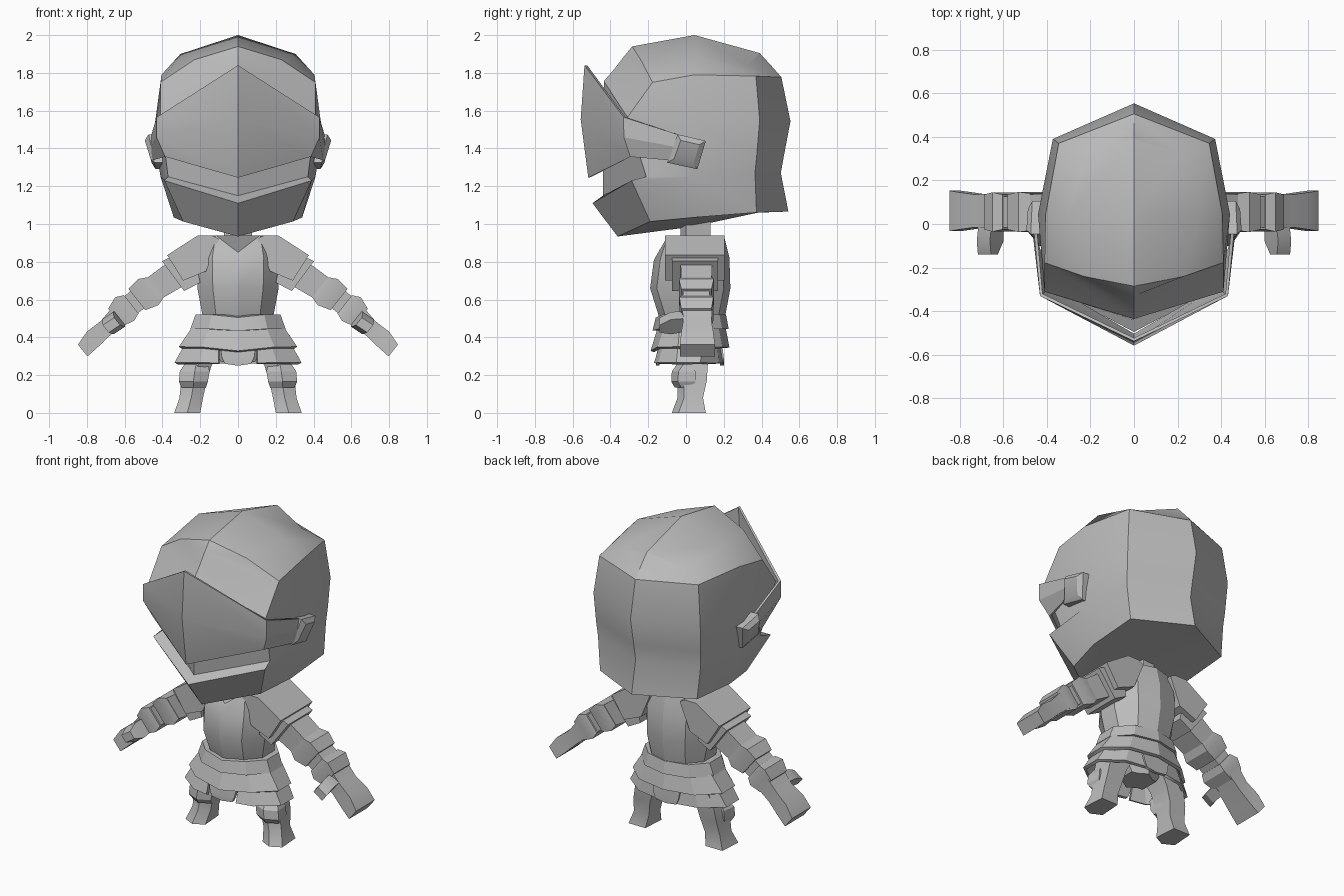
import bpy, bmesh
from mathutils import Vector

if "Cube" in bpy.data.objects:
    bpy.data.objects.remove(bpy.data.objects["Cube"])

steel = bpy.data.materials.new("steel_grey")
steel.diffuse_color = (0.5, 0.5, 0.5, 1)
steel.use_nodes = True
steel.node_tree.nodes["Principled BSDF"].inputs["Base Color"].default_value = steel.diffuse_color


def build(name, verts, faces, mirror=True, thick=0, crease=0.45):
    """Mesh from points and faces, mirrored in x, welded, smooth below the crease angle."""
    bm = bmesh.new()
    for s in ((1, -1) if mirror else (1,)):
        vs = [bm.verts.new((x * s, y, z)) for x, y, z in verts]
        for f in faces:
            bm.faces.new([vs[i] for i in (f if s > 0 else f[::-1])])
    bmesh.ops.remove_doubles(bm, verts=bm.verts, dist=0.002)
    bmesh.ops.dissolve_degenerate(bm, edges=bm.edges, dist=0.001)
    bmesh.ops.recalc_face_normals(bm, faces=bm.faces)
    for f in bm.faces:
        f.smooth = True
    for e in bm.edges:
        e.smooth = len(e.link_faces) == 2 and e.calc_face_angle(0) < crease
    me = bpy.data.meshes.new(name)
    bm.to_mesh(me)
    bm.free()
    me.materials.append(steel)
    ob = bpy.data.objects.new(name, me)
    bpy.context.collection.objects.link(ob)
    if thick:
        m = ob.modifiers.new("thickness", 'SOLIDIFY')
        m.thickness, m.offset = thick, 0
    return ob


def grid(name, rows, **kw):
    """Open sheet of quads between equal-length point rows."""
    n = len(rows[0])
    faces = [(r * n + i, r * n + i + 1, (r + 1) * n + i + 1, (r + 1) * n + i)
             for r in range(len(rows) - 1) for i in range(n - 1)]
    return build(name, [p for r in rows for p in r], faces, **kw)


def loft(name, rings, **kw):
    """Closed, capped tube through rings of points."""
    n = len(rings[0])
    faces = [(r * n + i, r * n + (i + 1) % n, (r + 1) * n + (i + 1) % n, (r + 1) * n + i)
             for r in range(len(rings) - 1) for i in range(n)]
    last = (len(rings) - 1) * n
    faces += [tuple(range(n))[::-1], tuple(range(last, last + n))]
    return build(name, [p for r in rings for p in r], faces, **kw)


def half_ring(hw, front, back, z, dip=0):
    """Front-to-back half outline of a body ring; dip lowers the front centre."""
    mid = (front + back) / 2
    return [(0, front, z - dip), (hw * .62, front + .035, z), (hw, mid - .06, z),
            (hw, mid + .06, z), (hw * .62, back - .035, z), (0, back, z)]


def full_ring(*a):
    h = half_ring(*a)
    return h + [(-x, y, z) for x, y, z in h[-2:0:-1]]


def arm_piece(name, stations, yc=.055):
    """Box sections (x, z, half height, half width) along the slanted arm."""
    rings = []
    for x, z, h, w in stations:
        dx, dz = .62 * h, .78 * h
        rings.append([(x + dx, yc - w, z + dz), (x + dx, yc + w, z + dz),
                      (x - dx, yc + w, z - dz), (x - dx, yc - w, z - dz)])
    return loft(name, rings)


# helmet: five sections from front centre round to back centre, each top to bottom
front = [(0, -.285, 1.94), (0, -.33, 1.885), (0, -.38, 1.82), (0, -.435, 1.756),
         (0, -.44, 1.15), (0, -.495, 1.11), (0, -.362, .934), (0, -.362, .934)]
brow = [(0, -.285, 1.94), (.23, -.24, 1.87), (.41, -.177, 1.75), (.41, -.31, 1.565),
        (.37, -.21, 1.25), (.39, -.288, 1.23), (.29, -.19, 1.013), (0, -.362, .934)]
middle = [(0, .045, 2), (.305, .045, 1.9), (.405, .045, 1.79), (.44, .045, 1.53),
          (.43, .045, 1.37), (.41, .045, 1.25), (.34, .045, 1.035), (0, .03, .985)]
rear = [(0, .39, 1.905), (.22, .325, 1.84), (.345, .37, 1.783), (.372, .39, 1.55),
        (.365, .375, 1.37), (.358, .365, 1.27), (.338, .373, 1.061), (0, .38, 1.06)]
back = [(0, .39, 1.905), (0, .45, 1.84), (0, .505, 1.777), (0, .553, 1.544),
        (0, .52, 1.37), (0, .502, 1.27), (0, .542, 1.066), (0, .38, 1.06)]
grid("helmet", [front, brow, middle, rear, back], crease=.5)

# visor with bands running back to the hinges
grid("visor", [
    [(0, -.53, 1.84), (0, -.55, 1.554), (0, -.51, 1.247)],
    [(.425, -.325, 1.565), (.425, -.325, 1.46), (.38, -.29, 1.358)],
    [(.452, -.03, 1.47), (.455, -.06, 1.41), (.445, -.09, 1.34)]], thick=.015, crease=.3)

# hinge blocks on the helmet sides
base = [(-.045, 1.475), (.105, 1.44), (.06, 1.29), (-.10, 1.325)]
cy, cz = .005, 1.383
loft("visor_hinge", [
    [(.40, y, z) for y, z in base],
    [(.455 + (z - cz) * .2, y, z) for y, z in base],
    [(.475 + (z - cz) * .2, cy + (y - cy) * .65, cz + (z - cz) * .65) for y, z in base]])

# neck and breastplate
loft("neck", [[(.075, .0, z), (.04, .13, z), (-.04, .13, z), (-.075, .0, z), (0, -.03, z)]
              for z in (.88, 1.03)], mirror=False)
loft("torso", [full_ring(.185, -.14, .205, .5, 0), full_ring(.215, -.19, .235, .66, 0),
               full_ring(.22, -.17, .23, .82, .01), full_ring(.19, -.13, .2, .94, .09)],
     mirror=False)

# belt, hips and skirt tiers
loft("belt", [full_ring(.252, -.178, .226, .445, .01), full_ring(.225, -.16, .212, .52, .015)],
     mirror=False)
loft("hips", [full_ring(.09, -.07, .13, .27, 0), full_ring(.2, -.12, .18, .46, 0)], mirror=False)
grid("upper_skirt", [half_ring(.235, -.14, .2, .45), half_ring(.305, -.178, .22, .345, .02)],
     thick=.02, crease=.3)


def side_plate(hw, f, b, z):
    h = half_ring(hw, f, b, z)
    return [(.10, f + .015, z)] + h[1:5] + [(.05, b - .01, z)]


grid("lower_skirt", [side_plate(.265, -.14, .19, .375), side_plate(.328, -.175, .2, .262)],
     thick=.02, crease=.3)
for nm, y0, y1 in (("front_skirt_tail", -.13, -.15), ("back_skirt_tail", .18, .19)):
    grid(nm, [[(0, y0, .38), (.1, y0, .38)], [(0, y1, .28), (.085, y1, .29)],
              [(0, y1, .25), (.07, y1, .26)]], thick=.02)


# shoulder plates: front outlines extruded in depth
def shoulder(name, outline, y0, y1):
    loft(name, [[(x, y, z) for x, z in outline] for y in (y0, y1)])


shoulder("upper_shoulder_plate",
         [(.10, .92), (.135, .938), (.215, .938), (.375, .835), (.29, .70), (.17, .75)],
         -.11, .205)
shoulder("lower_shoulder_plate", [(.24, .88), (.402, .803), (.285, .645), (.2, .69)], -.075, .17)

# arm, cuffs, hand and thumb
arm_piece("upper_arm", [(.26, .78, .08, .085), (.48, .635, .065, .08)])
arm_piece("elbow_cuff", [(.435, .665, .068, .085), (.475, .64, .088, .092), (.535, .6, .072, .08)])
arm_piece("forearm", [(.5, .625, .06, .07), (.62, .53, .055, .07)])
arm_piece("wrist_cuff", [(.565, .575, .062, .08), (.60, .55, .08, .09), (.65, .505, .06, .08)])
arm_piece("hand", [(.61, .54, .055, .08), (.7, .45, .045, .075), (.77, .39, .05, .085),
                   (.822, .33, .04, .093)], yc=.06)
loft("thumb", [[(x + dx, y, z + dz) for dx, dz in
                ((.62 * s + .03, .78 * s - .02), (.62 * s - .03, .78 * s + .02),
                 (-.62 * s - .03, -.78 * s + .02), (-.62 * s + .03, -.78 * s - .02))]
               for x, y, z, s in ((.655, 0, .485, .045), (.66, -.08, .475, .05),
                                  (.67, -.14, .465, .025))])

# legs: rings with a ridge down the front
def leg_ring(x0, x1, y0, y1, z):
    return [((x0 + x1) / 2, y0, z), (x1, y0 + .035, z), (x1 - .01, y1, z),
            (x0 + .01, y1, z), (x0, y0 + .035, z)]


loft("leg", [leg_ring(.2, .337, -.075, .105, 0), leg_ring(.185, .31, -.045, .09, .08),
             leg_ring(.165, .3, -.045, .11, .17), leg_ring(.14, .285, -.05, .115, .25),
             leg_ring(.05, .235, -.07, .13, .4)])
loft("knee_guard", [leg_ring(.17, .3, -.06, .03, .135), leg_ring(.16, .313, -.078, .05, .165),
                    leg_ring(.15, .308, -.075, .05, .22), leg_ring(.16, .285, -.05, .03, .255)])
